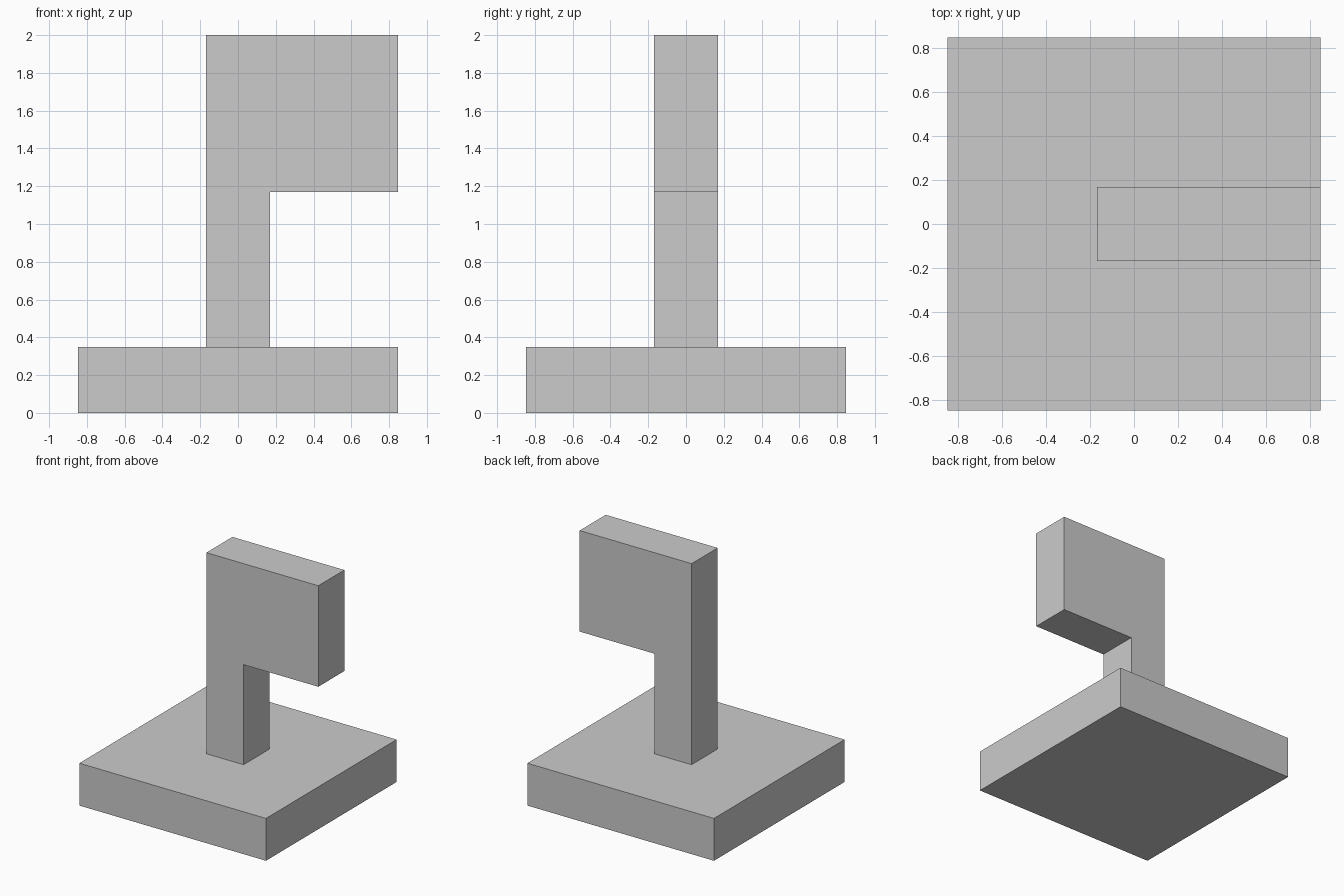
import bpy, bmesh

if "Cube" in bpy.data.objects:
    bpy.data.objects.remove(bpy.data.objects["Cube"])

BASE = 0.848      # half width of the base
POST = 0.169      # half thickness of the post
BASE_TOP = 0.348
PANEL_BOTTOM = 1.17
TOP = 2.0


def extrude_profile(name, profile, half_depth):
    """Extrude an x-z outline symmetrically along y."""
    bm = bmesh.new()
    face = bm.faces.new([bm.verts.new((x, -half_depth, z)) for x, z in profile])
    result = bmesh.ops.extrude_face_region(bm, geom=[face], use_keep_orig=True)
    moved = [v for v in result["geom"] if isinstance(v, bmesh.types.BMVert)]
    bmesh.ops.translate(bm, verts=moved, vec=(0, 2 * half_depth, 0))
    bmesh.ops.recalc_face_normals(bm, faces=bm.faces)
    mesh = bpy.data.meshes.new(name)
    bm.to_mesh(mesh)
    bm.free()
    obj = bpy.data.objects.new(name, mesh)
    bpy.context.collection.objects.link(obj)
    return obj


# Square base slab
extrude_profile("base", [(-BASE, 0), (BASE, 0), (BASE, BASE_TOP), (-BASE, BASE_TOP)], BASE)

# Post and side panel, one continuous flag-shaped outline
extrude_profile("post_and_panel", [
    (-POST, BASE_TOP), (POST, BASE_TOP), (POST, PANEL_BOTTOM),
    (BASE, PANEL_BOTTOM), (BASE, TOP), (-POST, TOP),
], POST)
